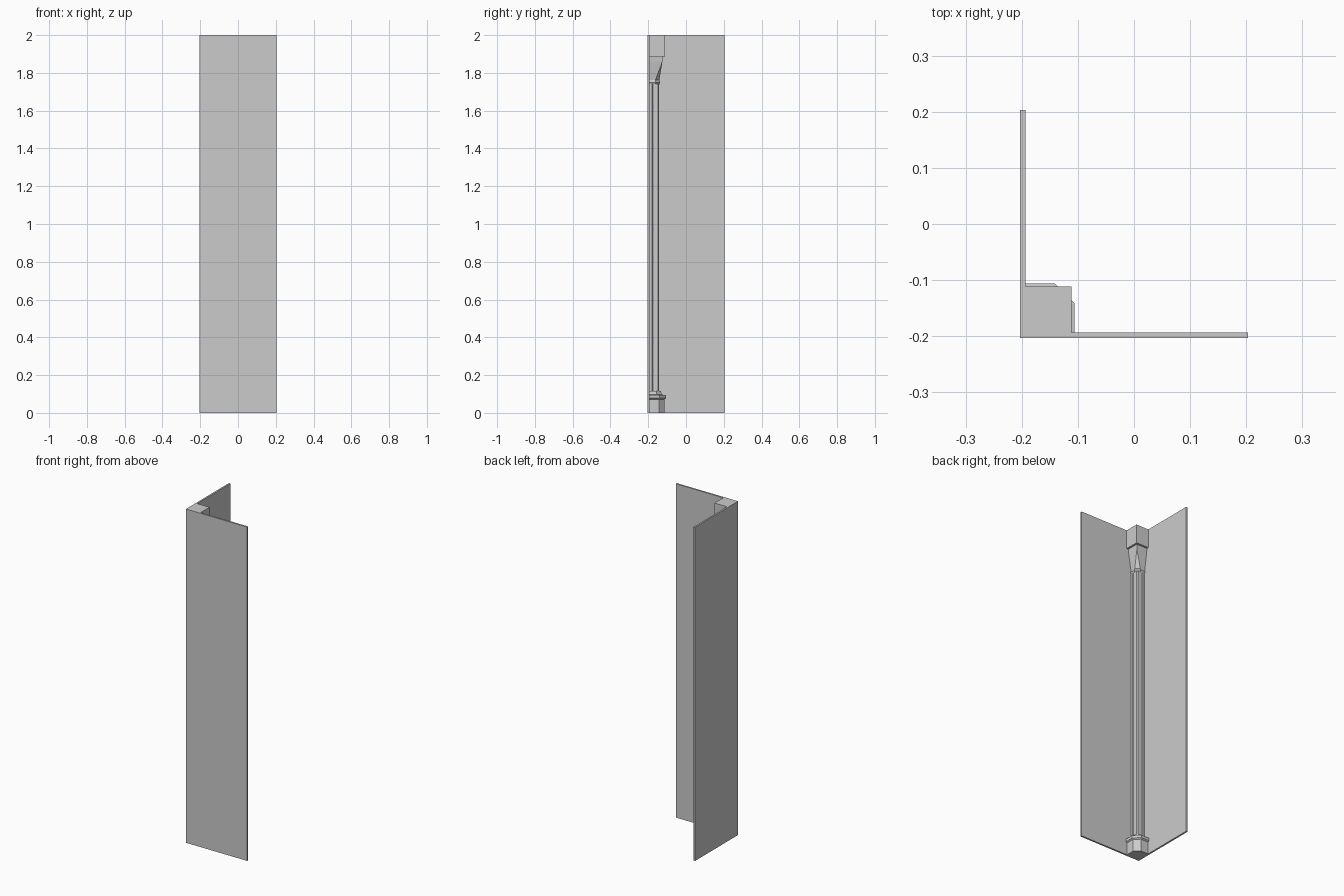
import bpy, bmesh

if "Cube" in bpy.data.objects:
    bpy.data.objects.remove(bpy.data.objects["Cube"])

CORNER = -0.203   # outer corner of the two walls
T = 0.01          # wall thickness


def loft(name, levels):
    """Skin a stack of (z, outline) levels, outlines measured from the corner."""
    bm = bmesh.new()
    rings = [[bm.verts.new((CORNER + x, CORNER + y, z)) for x, y in pts] for z, pts in levels]
    n = len(rings[0])
    for a, b in zip(rings, rings[1:]):
        for i in range(n):
            j = (i + 1) % n
            bm.faces.new((a[i], a[j], b[j], b[i]))
    bm.faces.new(rings[0][::-1])
    bm.faces.new(rings[-1])
    bmesh.ops.remove_doubles(bm, verts=bm.verts[:], dist=1e-5)
    bmesh.ops.recalc_face_normals(bm, faces=bm.faces[:])
    mesh = bpy.data.meshes.new(name)
    bm.to_mesh(mesh)
    bm.free()
    obj = bpy.data.objects.new(name, mesh)
    bpy.context.collection.objects.link(obj)
    return obj


def mirrored(half):
    """Complete an outline across the diagonal of the corner."""
    return [(T, T)] + half + [(y, x) for x, y in reversed(half)]


def pier(out, cut):
    return mirrored([(out, T), (out, cut)])


# L-shaped pair of walls
W = 0.406
wall = [(0, 0), (W, 0), (W, T), (T, T), (T, W), (0, W)]
loft("corner_walls", [(0, wall), (2, wall)])

# Faceted base: plinth, projecting band and upper step
loft("pier_base", [
    (0, pier(0.09, 0.059)), (0.072, pier(0.09, 0.059)),
    (0.078, pier(0.097, 0.062)), (0.094, pier(0.097, 0.062)),
    (0.097, pier(0.075, 0.048)), (0.115, pier(0.070, 0.045))])

# Shaft with a groove beside each wall and a narrow bevelled arris
shaft = mirrored([(0.061, T), (0.061, 0.022), (0.055, 0.025),
                  (0.061, 0.028), (0.061, 0.056)])
loft("pier_shaft", [(0.115, shaft), (1.74, shaft)])

# Flared capital turning from chamfered to square
loft("pier_capital", [
    (1.74, pier(0.061, 0.040)), (1.75, pier(0.066, 0.043)),
    (1.762, pier(0.062, 0.041)), (1.86, pier(0.078, 0.078)),
    (1.888, pier(0.080, 0.080))])

# Square block at the top
loft("pier_top_block", [(1.888, pier(0.092, 0.092)), (2, pier(0.092, 0.092))])
